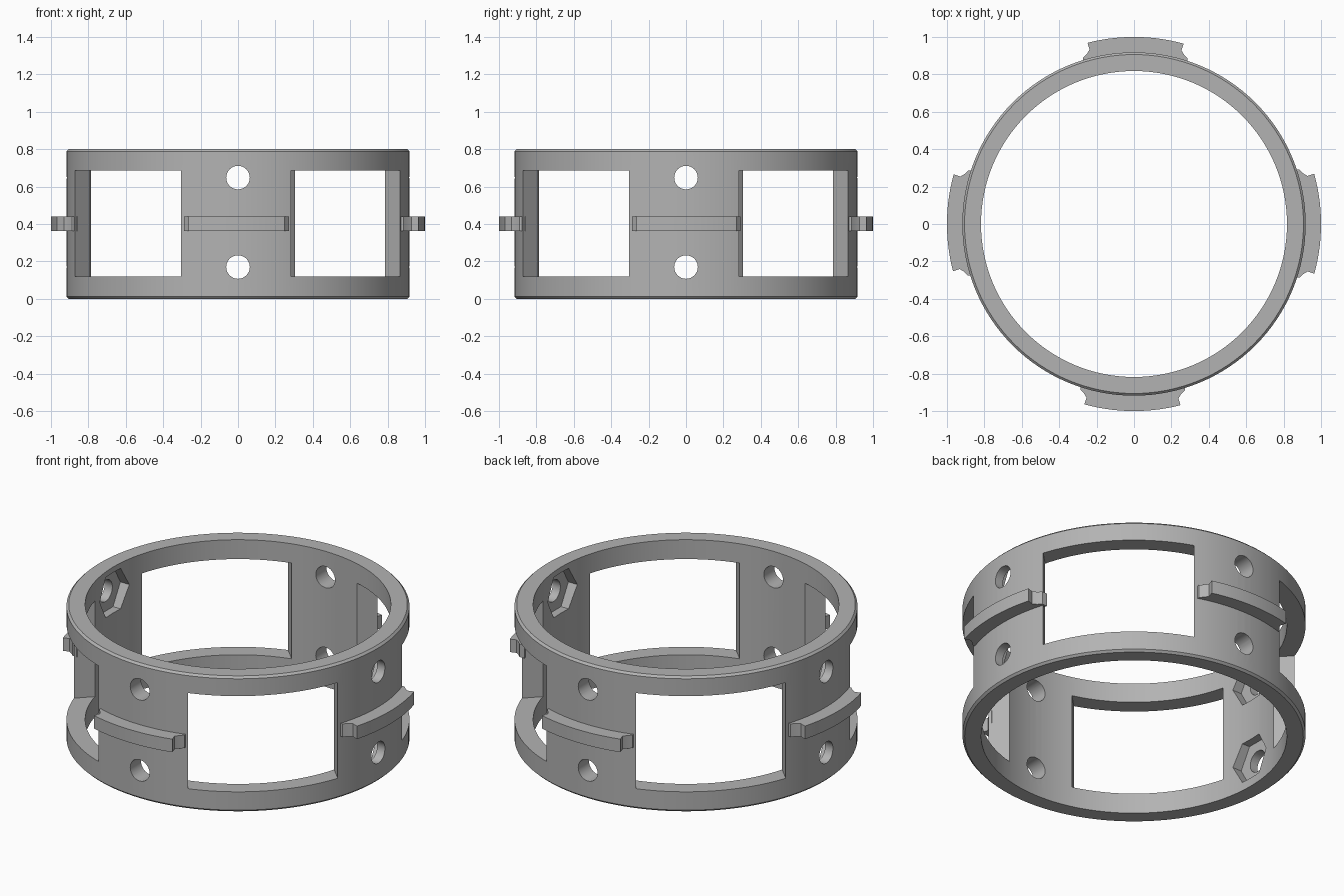
import bpy
import bmesh
from math import radians, sin, cos, pi
from mathutils import Matrix

if "Cube" in bpy.data.objects:
    bpy.data.objects.remove(bpy.data.objects["Cube"], do_unlink=True)

OUTER, INNER, HEIGHT = 0.918, 0.818, 0.8
HOLE_LEVELS = (0.17, 0.648)

grey = bpy.data.materials.new("plain grey")
grey.use_nodes = True
grey.diffuse_color = (0.45, 0.45, 0.45, 1)
grey.node_tree.nodes["Principled BSDF"].inputs["Base Color"].default_value = (0.45, 0.45, 0.45, 1)


def make_object(name, bm):
    bmesh.ops.recalc_face_normals(bm, faces=bm.faces)
    mesh = bpy.data.meshes.new(name)
    bm.to_mesh(mesh)
    bm.free()
    mesh.materials.append(grey)
    obj = bpy.data.objects.new(name, mesh)
    bpy.context.collection.objects.link(obj)
    return obj


def activate(obj):
    bpy.ops.object.select_all(action="DESELECT")
    obj.select_set(True)
    bpy.context.view_layer.objects.active = obj


def cut(target, bm):
    """Subtract a temporary solid from the target."""
    cutter = make_object("cutter", bm)
    cutter.hide_render = True
    mod = target.modifiers.new("cut", "BOOLEAN")
    mod.operation = "DIFFERENCE"
    mod.solver = "EXACT"
    mod.object = cutter
    activate(target)
    bpy.ops.object.modifier_apply(modifier=mod.name)
    bpy.data.objects.remove(cutter, do_unlink=True)


def rod(sides, radius, length, z, turn):
    """Horizontal prism through the ring axis, along x then turned."""
    bm = bmesh.new()
    matrix = (Matrix.Translation((0, 0, z)) @ Matrix.Rotation(turn, 4, "Z")
              @ Matrix.Rotation(pi / 2, 4, "Y"))
    bmesh.ops.create_cone(bm, cap_ends=True, segments=sides, radius1=radius,
                          radius2=radius, depth=length, matrix=matrix)
    return bm


# Ring body: chamfered section spun around z
bm = bmesh.new()
c = 0.012
section = [(INNER, 0), (OUTER - c, 0), (OUTER, c),
           (OUTER, HEIGHT - c), (OUTER - c, HEIGHT), (INNER, HEIGHT)]
verts = [bm.verts.new((r, 0, z)) for r, z in section]
edges = [bm.edges.new((v, verts[i - 1])) for i, v in enumerate(verts)]
bmesh.ops.spin(bm, geom=verts + edges, cent=(0, 0, 0), axis=(0, 0, 1),
               angle=2 * pi, steps=128, use_merge=True)
bmesh.ops.remove_doubles(bm, verts=bm.verts, dist=0.0001)
ring = make_object("ring_body", bm)

# Four straight-sided windows on the diagonals
for i in range(4):
    bm = bmesh.new()
    matrix = (Matrix.Rotation(pi / 4 + i * pi / 2, 4, "Z")
              @ Matrix.Translation((0.8, -0.01, 0.403))
              @ Matrix.Diagonal((0.8, 0.812, 0.565, 1)))
    bmesh.ops.create_cube(bm, size=1, matrix=matrix)
    cut(ring, bm)

# Round bolt holes in all posts, hexagonal nut pockets inside the side posts
for z in HOLE_LEVELS:
    cut(ring, rod(6, 0.138, 2 * 0.865, z, 0))
    for turn in (0, pi / 2):
        cut(ring, rod(32, 0.063, 2.4, z, turn))

activate(ring)
bpy.ops.object.shade_smooth_by_angle(angle=radians(25))


def rib(name, facing, start, end):
    """Curved rib with flared ends, set on the outside of a post."""
    flare = [(0.9, 0), (0.93, 0.6), (0.945, 2.2), (0.962, 3.3), (1.0, 3.2)]
    left = [(r, start + a) for r, a in flare]
    right = [(r, end - a) for r, a in reversed(flare)]
    steps = 14
    a0, a1 = left[-1][1], right[0][1]
    top = [(1.0, a0 + (a1 - a0) * k / steps) for k in range(1, steps)]
    b0, b1 = right[-1][1], left[0][1]
    base = [(0.9, b0 + (b1 - b0) * k / steps) for k in range(1, steps)]
    bm = bmesh.new()
    outline = [bm.verts.new((r * cos(radians(facing + a)), r * sin(radians(facing + a)), 0.363))
               for r, a in left + top + right + base]
    face = bm.faces.new(outline)
    lift = bmesh.ops.extrude_face_region(bm, geom=[face])["geom"]
    bmesh.ops.translate(bm, vec=(0, 0, 0.077),
                        verts=[g for g in lift if isinstance(g, bmesh.types.BMVert)])
    obj = make_object(name, bm)
    activate(obj)
    bpy.ops.object.shade_smooth_by_angle(angle=radians(25))


for name, facing, end in (("front_rib", -90, 17.6), ("right_rib", 0, 18.8),
                          ("back_rib", 90, 17.6), ("left_rib", 180, 17.8)):
    rib(name, facing, -18.6, end)
